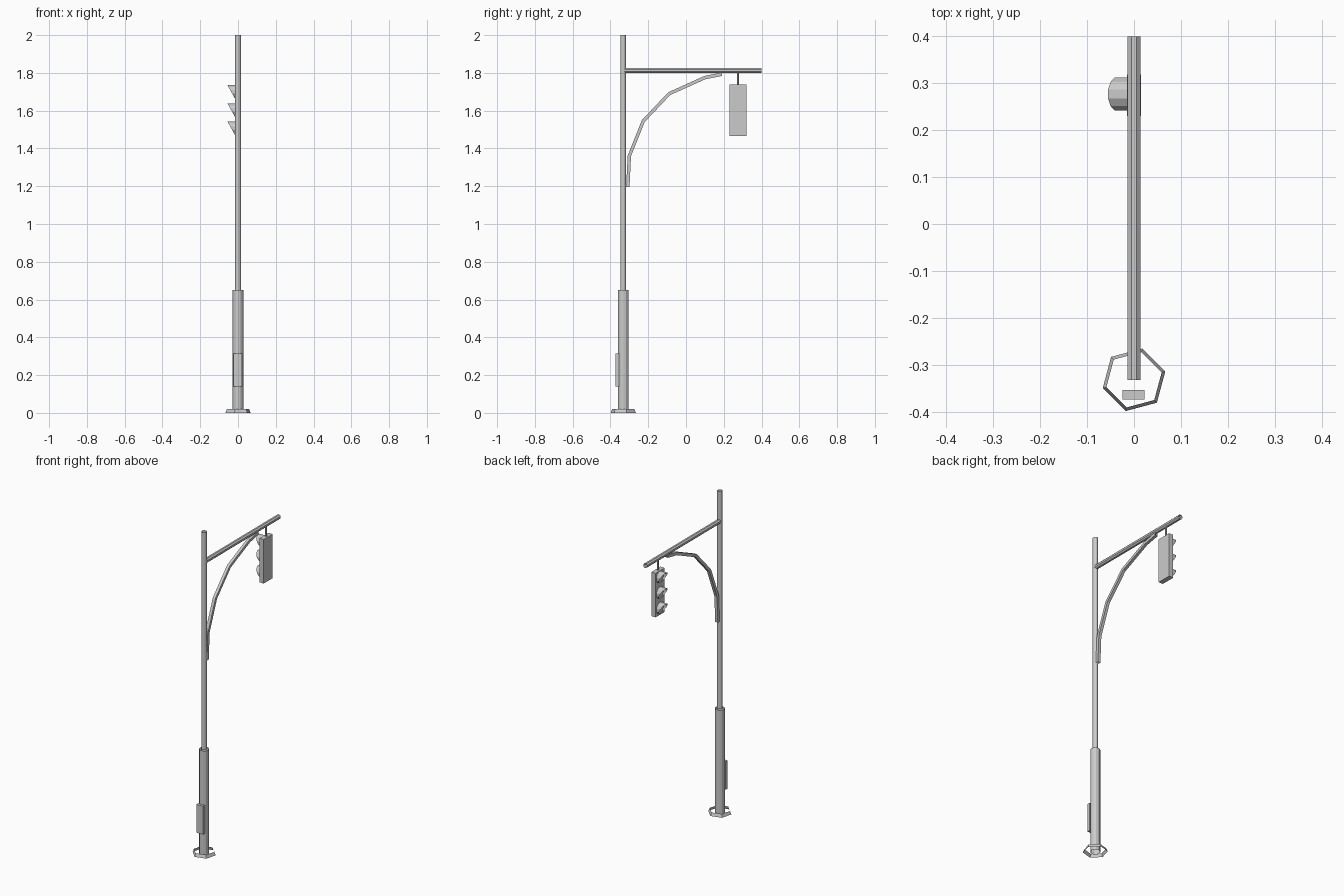
import bpy, bmesh
from math import pi, sin, cos, radians
from mathutils import Vector

if "Cube" in bpy.data.objects:
    bpy.data.objects.remove(bpy.data.objects["Cube"])

POLE_Y = -0.332


def make_object(name, bm):
    mesh = bpy.data.meshes.new(name)
    bm.to_mesh(mesh)
    bm.free()
    obj = bpy.data.objects.new(name, mesh)
    bpy.context.collection.objects.link(obj)
    return obj


def loft(name, rings):
    """Open-ended skin through rings of points (counter-clockwise about travel)."""
    bm = bmesh.new()
    rows = [[bm.verts.new(p) for p in ring] for ring in rings]
    for a, b in zip(rows, rows[1:]):
        n = len(a)
        for i in range(n):
            j = (i + 1) % n
            bm.faces.new((a[i], a[j], b[j], b[i]))
    return make_object(name, bm)


def tube_z(name, x, y, z0, z1, r0, r1=None, sides=12, turn=0.0):
    rings = []
    for z, r in ((z0, r0), (z1, r1 or r0)):
        rings.append([(x + r * cos(turn + 2 * pi * i / sides),
                       y + r * sin(turn + 2 * pi * i / sides), z)
                      for i in range(sides)])
    return loft(name, rings)


def box(name, lo, hi):
    lo, hi = Vector(lo), Vector(hi)
    bm = bmesh.new()
    bmesh.ops.create_cube(bm, size=1)
    for v in bm.verts:
        v.co = Vector(a * b for a, b in zip(v.co, hi - lo)) + (lo + hi) / 2
    return make_object(name, bm)


# Pole: hexagonal foot collar, thick lower sleeve, slim upper mast
tube_z("foot_collar", 0, POLE_Y, 0, 0.02, 0.069, 0.061, 6, radians(15))
tube_z("lower_pole", 0, POLE_Y, 0, 0.65, 0.028)
tube_z("upper_pole", 0, POLE_Y, 0.65, 2.0, 0.015)

# Control box on the lower pole
box("control_box", (-0.024, -0.374, 0.14), (0.022, -0.354, 0.315))

# Horizontal arm
arm = [[(-0.0145 * cos(2 * pi * (i + 0.5) / 8), y,
         1.812 + 0.0145 * sin(2 * pi * (i + 0.5) / 8)) for i in range(8)]
       for y in (POLE_Y, 0.40)]
loft("arm", arm)

# Curved brace: square section mitred along a bent path
path = [Vector((0, y, z)) for y, z in (
    (-0.308, 1.195), (-0.300, 1.36), (-0.226, 1.545),
    (-0.089, 1.69), (0.10, 1.775), (0.19, 1.793))]
h = 0.009
rings = []
for i, p in enumerate(path):
    d = (path[min(i + 1, len(path) - 1)] - path[max(i - 1, 0)]).normalized()
    n = Vector((0, -d.z, d.y)) * h
    x = Vector((h, 0, 0))
    rings.append([p + x + n, p - x + n, p - x - n, p + x - n])
loft("brace", rings)

# Hanging signal head
tube_z("hanger", 0, 0.275, 1.735, 1.81, 0.005, sides=8)
box("signal_housing", (-0.015, 0.23, 1.465), (0.015, 0.319, 1.738))

# Three visors: tubes cut on a slant, long at the top and short at the bottom
R, SIDES = 0.036, 12
for k, zc in enumerate((1.70, 1.603, 1.507)):
    back, front = [], []
    for i in range(SIDES):
        a = 2 * pi * (i + 0.5) / SIDES
        y, z = 0.277 - R * cos(a), zc + R * sin(a)
        back.append((-0.015, y, z))
        front.append((-0.036 - 0.020 * sin(a), y, z))
    loft("visor_%d" % (k + 1), [back, front])
